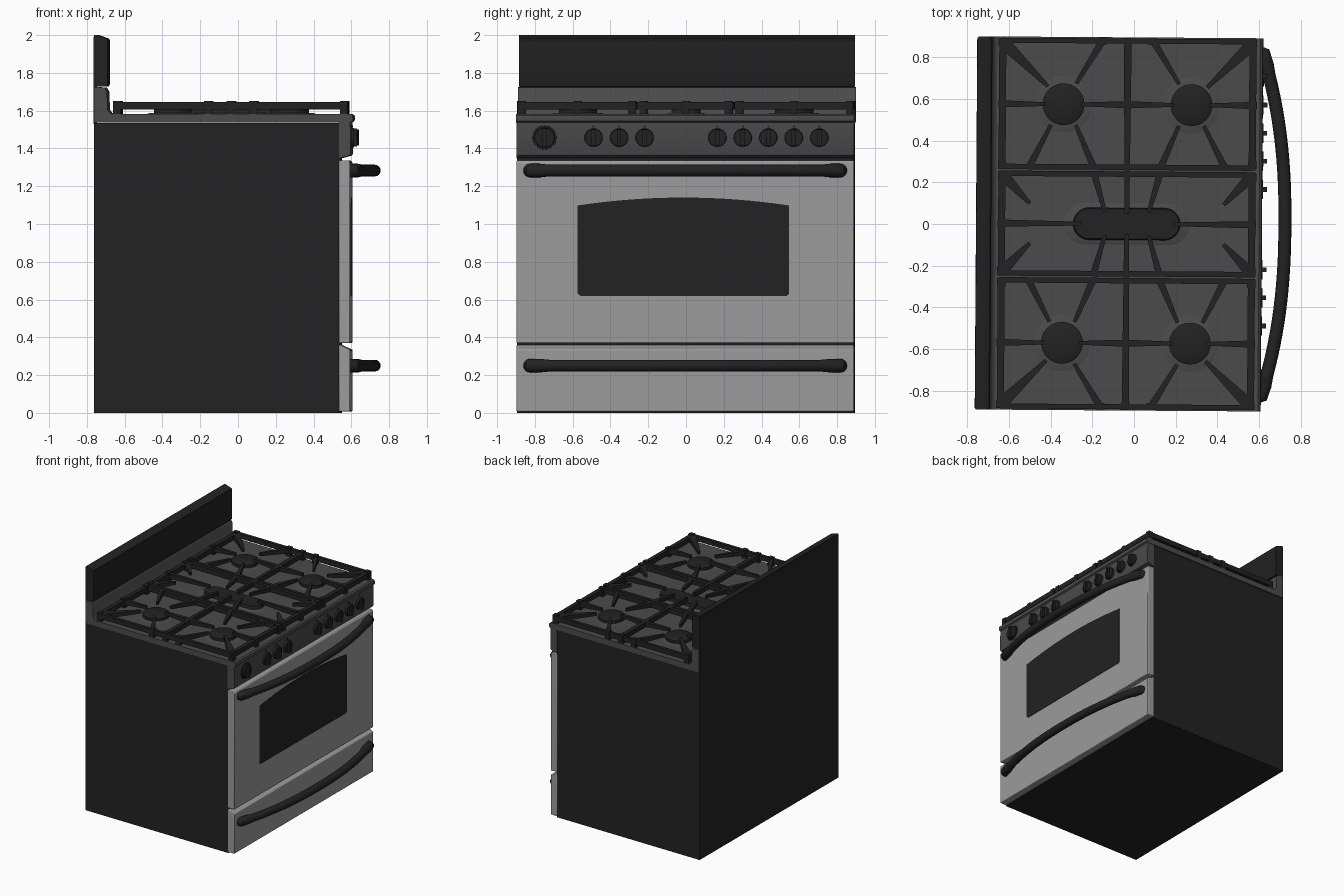
import bpy, bmesh, math
from mathutils import Matrix, Vector

if "Cube" in bpy.data.objects:
    bpy.data.objects.remove(bpy.data.objects["Cube"])

TURN = Matrix.Rotation(math.radians(-0.4), 4, 'Z')   # whole range sits slightly turned


def material(name, r, g, b):
    m = bpy.data.materials.new(name)
    m.diffuse_color = (r, g, b, 1)
    m.use_nodes = True
    m.node_tree.nodes["Principled BSDF"].inputs["Base Color"].default_value = m.diffuse_color
    return m


BLACK = material("black_enamel", 0.016, 0.016, 0.016)
GREY = material("dark_grey_steel", 0.07, 0.07, 0.07)
STEEL = material("light_steel", 0.33, 0.33, 0.33)


def finish(name, bm, mat, bevel=0.0):
    bmesh.ops.recalc_face_normals(bm, faces=bm.faces[:])
    bm.transform(TURN)
    me = bpy.data.meshes.new(name)
    bm.to_mesh(me)
    bm.free()
    me.materials.append(mat)
    ob = bpy.data.objects.new(name, me)
    bpy.context.collection.objects.link(ob)
    bpy.ops.object.select_all(action='DESELECT')
    ob.select_set(True)
    bpy.context.view_layer.objects.active = ob
    bpy.ops.object.shade_smooth_by_angle(angle=math.radians(35))
    if bevel:
        mod = ob.modifiers.new("soft_edge", 'BEVEL')
        mod.width, mod.segments = bevel, 2
    return ob


def loft(bm, a, b):
    """Solid between two matching outlines."""
    va = [bm.verts.new(p) for p in a]
    vb = [bm.verts.new(p) for p in b]
    n = len(va)
    bm.faces.new(va)
    bm.faces.new(vb[::-1])
    for i in range(n):
        j = (i + 1) % n
        bm.faces.new((va[i], vb[i], vb[j], va[j]))


def box(bm, x0, x1, y0, y1, z0, z1):
    loft(bm, [(x0, y0, z0), (x1, y0, z0), (x1, y1, z0), (x0, y1, z0)],
         [(x0, y0, z1), (x1, y0, z1), (x1, y1, z1), (x0, y1, z1)])


def profile_part(name, pts, half, mat, bevel=0.0):
    """Side profile in x, z stretched across the width."""
    bm = bmesh.new()
    loft(bm, [(x, -half, z) for x, z in pts], [(x, half, z) for x, z in pts])
    return finish(name, bm, mat, bevel)


def disc(bm, x, y, r, z0, z1, half_len=0.0, r_top=None, n=40):
    """Round or stadium-shaped disc on the cooktop."""
    def ring(rad, z):
        out = []
        for i in range(n):
            a = 2 * math.pi * (i + 0.5) / n
            c = math.cos(a)
            out.append((x + math.copysign(half_len, c) + rad * c, y + rad * math.sin(a), z))
        return out
    loft(bm, ring(r, z0), ring(r_top or r, z1))


def bar(bm, p, q, w0, w1, z0, z1, z0_end=None):
    """Tapered grate bar from p to q."""
    p, q = Vector(p), Vector(q)
    d = (q - p).normalized()
    s = Vector((-d.y, d.x)) / 2

    def end(c, w, low):
        l, r = c + s * w, c - s * w
        return [(l.x, l.y, low), (r.x, r.y, low), (r.x, r.y, z1), (l.x, l.y, z1)]
    loft(bm, end(p, w0, z0), end(q, w1, z0_end or z0))


# Cabinet
bm = bmesh.new()
box(bm, -0.757, 0.545, -0.89, 0.89, 0.0, 1.535)
finish("cabinet", bm, BLACK)

# Cooktop slab with rounded front lip
profile_part("cooktop", [(-0.753, 1.538), (0.6, 1.538), (0.611, 1.546), (0.614, 1.56),
                         (0.611, 1.575), (0.6, 1.583), (-0.753, 1.583)], 0.895, GREY)

# Backguard: grey foot, black splash panel and rear plate
profile_part("backguard_foot", [(-0.753, 1.58), (-0.655, 1.58), (-0.672, 1.588), (-0.684, 1.605),
                                (-0.687, 1.70), (-0.70, 1.722), (-0.753, 1.726)], 0.895, GREY)
profile_part("backguard_panel", [(-0.757, 1.728), (-0.69, 1.728), (-0.685, 1.74), (-0.685, 1.975),
                                 (-0.69, 1.982), (-0.742, 2.0), (-0.757, 2.0)], 0.89, BLACK)
bm = bmesh.new()
box(bm, -0.758, -0.752, -0.888, 0.888, 1.53, 1.99)
finish("rear_plate", bm, BLACK)

# Front: control panel, oven door, storage drawer
profile_part("control_panel", [(0.54, 1.347), (0.597, 1.362), (0.603, 1.375), (0.6, 1.54),
                               (0.54, 1.54)], 0.893, GREY)
profile_part("oven_door", [(0.54, 0.37), (0.6, 0.37), (0.6, 1.325), (0.59, 1.337),
                           (0.54, 1.337)], 0.893, STEEL, 0.005)
profile_part("drawer", [(0.54, 0.008), (0.6, 0.008), (0.6, 0.335), (0.54, 0.362)],
             0.893, STEEL, 0.005)

# Arched door window, thin plate
outline = [(-0.555, 0.62), (0.54, 0.62), (0.55, 0.632)]
outline += [(0.55 - 1.12 * i / 16, 1.14 - 0.042 * (1 - i / 8) ** 2) for i in range(17)]
outline.append((-0.57, 0.632))
bm = bmesh.new()
loft(bm, [(0.597, y, z) for y, z in outline], [(0.603, y, z) for y, z in outline])
finish("door_window", bm, BLACK)

# Bowed tube handles
for name, hz in (("door_handle", 1.283), ("drawer_handle", 0.25)):
    bm = bmesh.new()
    path = [(0.585, -0.825)]
    for i in range(33):
        y = -0.82 + 1.64 * i / 32
        path.append((0.724 - 0.11 * (abs(y) / 0.82) ** 2.3, y))
    path.append((0.585, 0.825))
    rings = []
    for i, (x, y) in enumerate(path):
        a, b = path[max(i - 1, 0)], path[min(i + 1, len(path) - 1)]
        t = Vector((b[0] - a[0], b[1] - a[1])).normalized()
        r = 0.036 if abs(y) > 0.76 else 0.031
        rings.append([bm.verts.new((x + t.y * r * math.cos(k * math.pi / 8),
                                    y - t.x * r * math.cos(k * math.pi / 8),
                                    hz + r * math.sin(k * math.pi / 8))) for k in range(16)])
    for a, b in zip(rings, rings[1:]):
        for k in range(16):
            j = (k + 1) % 16
            bm.faces.new((a[k], a[j], b[j], b[k]))
    bm.faces.new(rings[0])
    bm.faces.new(rings[-1])
    finish(name, bm, BLACK)

# Knobs: disc, grip and marker dot
knobs = [(-0.745, 0.056)] + [(y, 0.05) for y in (-0.485, -0.35, -0.215, 0.17, 0.305, 0.44, 0.575, 0.71)]
for n, (ky, r) in enumerate(knobs):
    bm = bmesh.new()

    def face_ring(x, rad):
        return [(x, ky + rad * math.cos(k * math.pi / 14), 1.457 + rad * math.sin(k * math.pi / 14))
                for k in range(28)]
    loft(bm, face_ring(0.59, r), face_ring(0.618, r * 0.92))
    box(bm, 0.61, 0.636, ky - 0.011, ky + 0.011, 1.457 - r * 0.85, 1.457 + r * 0.85)
    if n:
        box(bm, 0.59, 0.604, ky - 0.005, ky + 0.005, 1.512, 1.522)
    else:
        loft(bm, face_ring(0.595, 0.065), face_ring(0.606, 0.062))
    finish(f"knob_{n + 1}", bm, BLACK)

# Burners: grey raised bases, black caps
CX, BU, BY = -0.035, 0.307, 0.572
bases, caps = bmesh.new(), bmesh.new()
for sx in (-1, 1):
    for sy in (-1, 1):
        bx, by = CX + sx * BU, sy * BY
        disc(bases, bx, by, 0.145, 1.58, 1.588, r_top=0.12)
        disc(caps, bx, by, 0.1, 1.585, 1.61)
        disc(caps, bx, by, 0.1, 1.61, 1.617, r_top=0.088)
disc(bases, CX, 0, 0.105, 1.58, 1.588, 0.2, 0.09)
disc(caps, CX, 0, 0.078, 1.585, 1.612, 0.18, 0.072)
finish("burner_bases", bases, GREY)
finish("burner_caps", caps, BLACK)

# Grates: frames, feet and fingers, mirrored over both axes
LOW, TOP, FU = 1.605, 1.645, 0.6
bm = bmesh.new()
for sx in (-1, 1):
    for sy in (-1, 1):
        def P(u, v):
            return (CX + sx * u, sy * v)

        def finger(u0, v0, u1, v1, w0=0.034, w1=0.018):
            bar(bm, P(u0, v0), P(u1, v1), w0, w1, LOW, TOP, 1.622)
        # frame rails
        bar(bm, P(FU, 0.26), P(FU, 0.885), 0.034, 0.034, LOW, TOP)
        bar(bm, P(FU, 0.0), P(FU, 0.252), 0.034, 0.034, LOW, TOP)
        bar(bm, P(0, 0.877), P(FU, 0.877), 0.024, 0.024, LOW, TOP)
        bar(bm, P(0, 0.272), P(FU, 0.272), 0.026, 0.026, LOW, TOP)
        bar(bm, P(0, 0.239), P(FU, 0.239), 0.026, 0.026, LOW, TOP)
        # feet and raised end lugs
        for u, v in ((FU, 0.87), (FU, 0.285), (FU, 0.225), (0, 0.875), (0.12, 0.877), (FU, BY), (FU, 0)):
            x, y = P(u, v)
            box(bm, x - 0.02, x + 0.02, y - 0.018, y + 0.018, 1.582, 1.652)
        # fingers round each corner burner
        finger(FU, BY, BU + 0.085, BY)
        finger(0, BY, BU - 0.085, BY)
        finger(FU - 0.01, 0.86, BU + 0.075, BY + 0.085, 0.06)
        finger(0.12, 0.88, BU - 0.06, BY + 0.1)
        finger(0.16, 0.27, BU - 0.06, BY - 0.1)
        finger(0.47, 0.27, BU + 0.06, BY - 0.1)
        # centre grate fingers
        finger(0.16, 0.25, 0.105, 0.055)
        finger(FU - 0.01, 0.225, 0.465, 0.095, 0.055)
        bar(bm, P(0, 0.05), P(0, 0.88), 0.024, 0.036, LOW, TOP)
    bar(bm, (CX + sx * FU, 0), (CX + sx * 0.22, 0), 0.034, 0.018, LOW, TOP, 1.622)
finish("grates", bm, BLACK)
